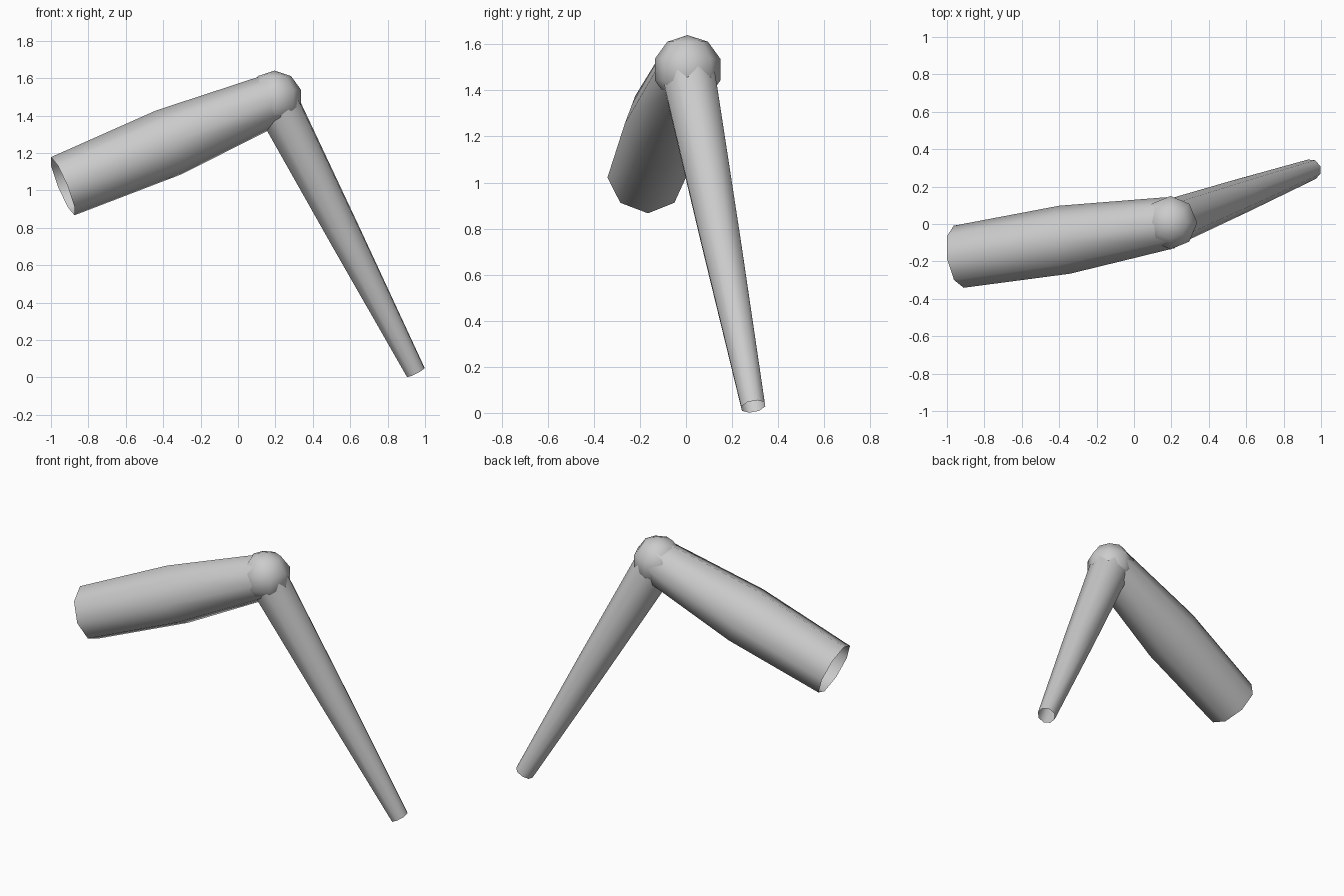
import bpy
import bmesh
import math
from mathutils import Vector

cube = bpy.data.objects.get("Cube")
if cube:
    bpy.data.objects.remove(cube, do_unlink=True)

SIDES = 8
JOINT = Vector((0.195, 0.007, 1.49))

grey = bpy.data.materials.new("light grey")
grey.use_nodes = True
colour = (0.6, 0.6, 0.6, 1)
grey.diffuse_color = colour
grey.node_tree.nodes["Principled BSDF"].inputs["Base Color"].default_value = colour


def finish(name, bm):
    """Turn a bmesh into a smooth grey object."""
    bmesh.ops.recalc_face_normals(bm, faces=bm.faces)
    for face in bm.faces:
        face.smooth = True
    mesh = bpy.data.meshes.new(name)
    bm.to_mesh(mesh)
    bm.free()
    mesh.materials.append(grey)
    obj = bpy.data.objects.new(name, mesh)
    bpy.context.collection.objects.link(obj)
    return obj


def limb(name, end, radii):
    """Open tube from the joint to end, with evenly spaced rings."""
    axis = Vector(end) - JOINT
    turn = axis.to_track_quat('Z', 'Y')
    bm = bmesh.new()
    rings = []
    for i, r in enumerate(radii):
        centre = JOINT + axis * i / (len(radii) - 1)
        angles = [math.tau * k / SIDES for k in range(SIDES)]
        rings.append([bm.verts.new(centre + turn @ Vector((r * math.cos(a), r * math.sin(a), 0)))
                      for a in angles])
    for low, high in zip(rings, rings[1:]):
        for k in range(SIDES):
            n = (k + 1) % SIDES
            bm.faces.new((low[k], low[n], high[n], high[k]))
    return finish(name, bm)


# Two tapering limb segments
limb("upper_limb", (-0.937, -0.175, 1.022), (0.138, 0.184, 0.168))
limb("lower_limb", (0.95, 0.292, 0.028), (0.125, 0.093, 0.056))

# Ball joint where the segments meet
ball = bmesh.new()
bmesh.ops.create_uvsphere(ball, u_segments=SIDES, v_segments=5, radius=0.15)
bmesh.ops.translate(ball, verts=ball.verts, vec=JOINT)
finish("knee_joint", ball)
